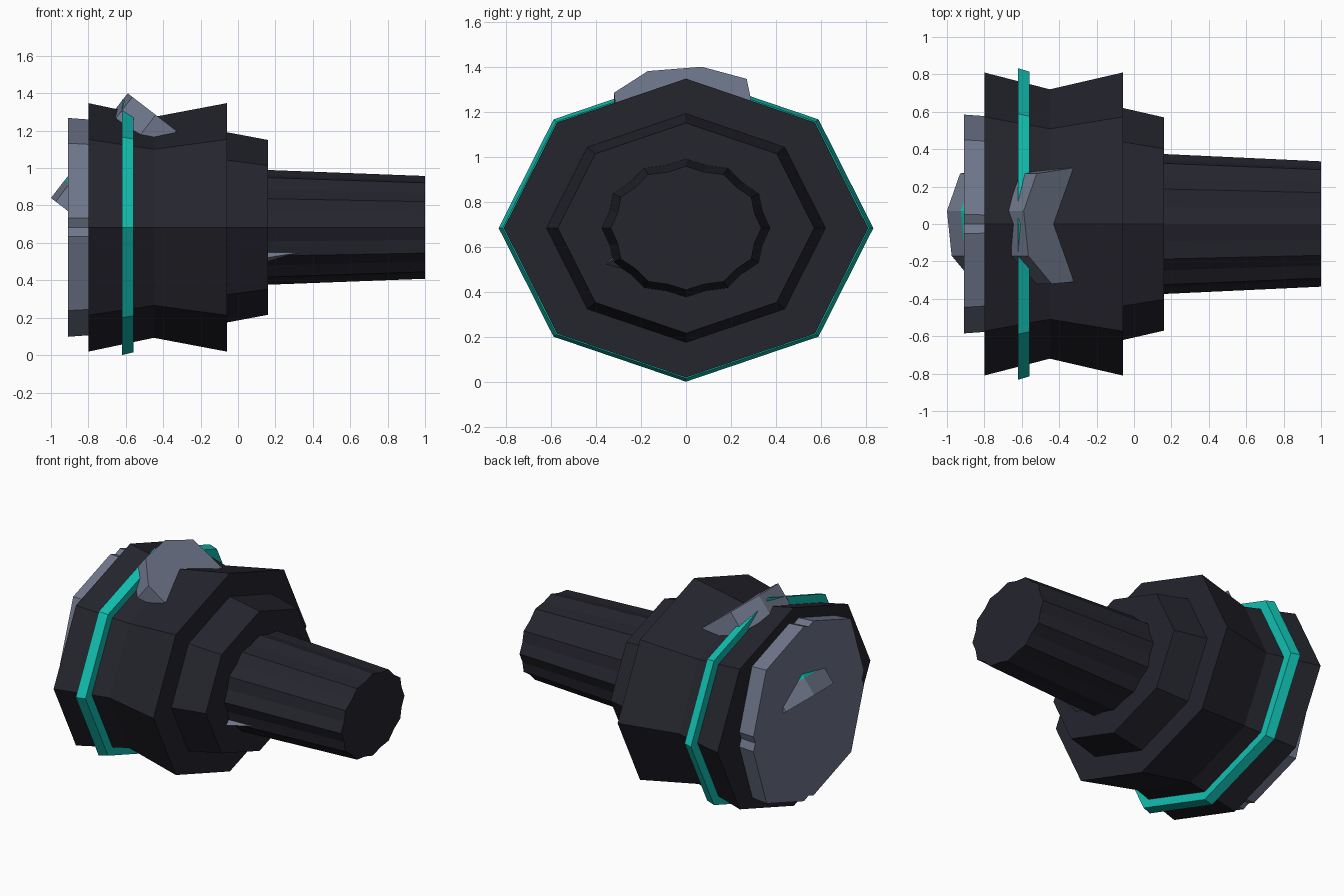
import bpy, bmesh
from math import sin, cos, pi
from mathutils import Vector

cube = bpy.data.objects.get("Cube")
if cube:
    bpy.data.objects.remove(cube)

CZ = 0.683      # height of the long axis
SQUASH = 0.82   # height to width ratio of the body


def material(name, rgb):
    m = bpy.data.materials.new(name)
    m.use_nodes = True
    color = (*rgb, 1)
    m.diffuse_color = color
    bsdf = next(n for n in m.node_tree.nodes if n.type == 'BSDF_PRINCIPLED')
    bsdf.inputs["Base Color"].default_value = color
    return m


dark = material("dark slate", (0.018, 0.018, 0.027))
grey = material("blue grey", (0.16, 0.185, 0.26))
teal = material("teal", (0.006, 0.52, 0.44))


def loft(name, rings, mat):
    """Join matching rings of points into a closed solid."""
    bm = bmesh.new()
    loops = [[bm.verts.new(p) for p in ring] for ring in rings]
    for a, b in zip(loops, loops[1:]):
        for i in range(len(a)):
            j = (i + 1) % len(a)
            bm.faces.new((a[i], a[j], b[j], b[i]))
    bm.faces.new(loops[0])
    bm.faces.new(loops[-1])
    bmesh.ops.recalc_face_normals(bm, faces=bm.faces)
    mesh = bpy.data.meshes.new(name)
    bm.to_mesh(mesh)
    bm.free()
    mesh.materials.append(mat)
    ob = bpy.data.objects.new(name, mesh)
    bpy.context.collection.objects.link(ob)
    return ob


def ring(x, r, sides=8, squash=SQUASH, groove=1):
    """Polygon across the long axis, every other point pulled in by groove."""
    pts = []
    for i in range(sides):
        a = 2 * pi * i / sides
        q = r * (groove if i % 2 else 1)
        pts.append((x, q * cos(a), CZ + q * squash * sin(a)))
    return pts


# Main body, collar and band
loft("body", [ring(-0.80, 0.81), ring(-0.45, 0.72), ring(-0.06, 0.81)], dark)
loft("collar", [ring(-0.08, 0.625), ring(0.16, 0.57)], dark)
loft("band", [ring(-0.62, 0.833), ring(-0.56, 0.815)], teal)

# Fluted shaft
loft("shaft", [ring(0.14, 0.375, 24, SQUASH, 0.94),
               ring(1.00, 0.335, 24, SQUASH, 0.94)], dark)


# End cap: octagon with a small notch at each axis corner
def cap_ring(x, s):
    pts = []
    for k in range(4):
        a = k * pi / 2
        for u, v in ((0.585, -0.05), (0.565, 0), (0.585, 0.05), (0.45, 0.445)):
            pts.append((x, s * (u * cos(a) - v * sin(a)),
                        CZ + s * (u * sin(a) + v * cos(a))))
    return pts


loft("end_cap", [cap_ring(-0.91, 1.0), cap_ring(-0.79, 0.985)], grey)

# Tilted plates that break through the body and the end cap
OUTLINE = [(0.07, 0), (0.27, 0.07), (0.30, 0.26), (0.20, 0.34),
           (-0.20, 0.34), (-0.31, 0.26), (-0.32, 0.15), (-0.17, 0.025)]
NORMAL = Vector((0.61, 0, 0.79))


def tilted_plate(name, x, z, low, high, mat):
    base = [Vector((x + d, y, z - 0.77 * d)) for y, d in OUTLINE]
    loft(name, [[p + NORMAL * h for p in base] for h in (low, high)], mat)


tilted_plate("top_plate", -0.59, 1.40, -0.145, 0, grey)
tilted_plate("cap_plate", -1.0, 0.84, 0, 0.12, grey)
tilted_plate("cap_plate_edge", -1.0, 0.84, 0.12, 0.16, teal)

# Small spike beside the shaft
tip = Vector((0.34, -0.32, 0.55))
foot = [Vector((0.15, y, z)) for y, z in ((-0.355, 0.52), (-0.30, 0.58), (-0.28, 0.50))]
loft("spike", [foot, [tip.lerp(p, 0.02) for p in foot]], grey)
